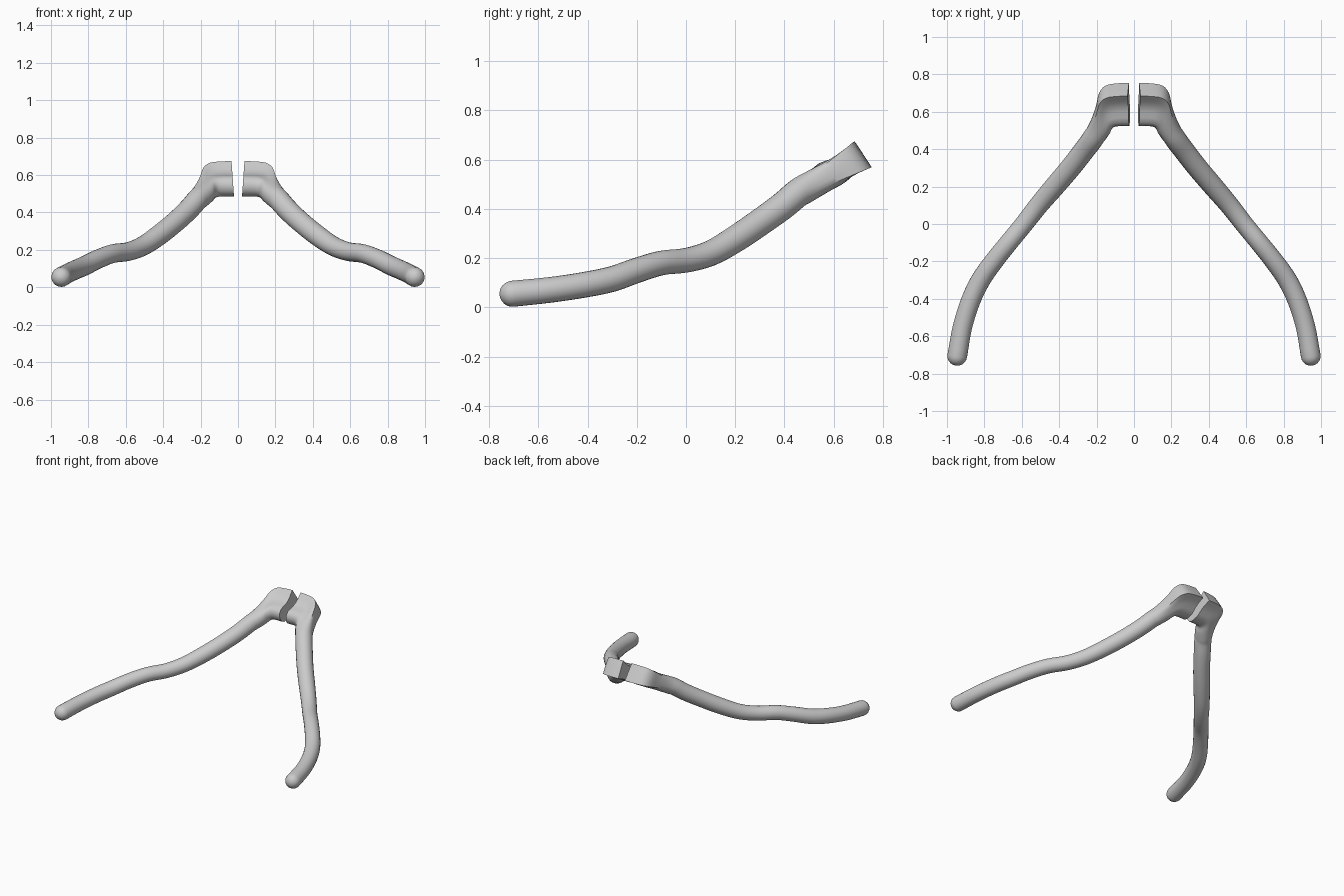
import bpy, bmesh, math
from mathutils import Vector

if "Cube" in bpy.data.objects:
    bpy.data.objects.remove(bpy.data.objects["Cube"])

U = Vector((0, 0.853, 0.522))      # long axis of the clamp block
V = Vector((0, -0.522, 0.853))     # thickness axis
C0 = Vector((0, 0.635, 0.575))

# Dog-bone profile of the block's inner face (along U, along V)
PROFILE = [(.097, 0), (.096, .035), (.0945, .059), (.07, .052), (.045, .044), (.015, .04),
           (-.015, .043), (-.045, .053), (-.075, .058), (-.098, .048), (-.114, .028),
           (-.12, .003), (-.116, -.022), (-.1, -.043), (-.074, -.056), (-.045, -.064),
           (-.02, -.063), (.01, -.058), (.04, -.058), (.07, -.062), (.099, -.067), (.098, -.035)]
N = len(PROFILE)
CIRCLE = [(math.cos(2 * math.pi * i / N), math.sin(2 * math.pi * i / N)) for i in range(N)]

# Bend of the block: inner x, inner u, outer x, outer u, block-to-round weight
HEAD = [(.028, -.12, .028, .097, 1), (.08, -.12, .09, .094, 1), (.105, -.125, .15, .083, .95),
        (.118, -.14, .187, .045, .75), (.127, -.165, .207, -.03, .4),
        (.147, -.2, .234, -.11, .15), (.177, -.245, .263, -.172, 0)]

# Arm centre line: x, y, z, radius
ARM = [(.192, .506, .495, .06), (.22, .457, .466, .058), (.27, .39, .41, .057),
       (.34, .3, .345, .056), (.425, .2, .277, .055), (.51, .1, .22, .052),
       (.588, 0, .191, .05), (.67, -.1, .18, .05), (.75, -.2, .15, .051), (.82, -.3, .115, .052),
       (.873, -.41, .092, .052), (.917, -.55, .071, .052), (.945, -.705, .055, .053)]


def spline(pts, steps):
    """Catmull-Rom through tuples of any length."""
    first = tuple(2 * a - b for a, b in zip(pts[0], pts[1]))
    last = tuple(2 * a - b for a, b in zip(pts[-1], pts[-2]))
    p = [first] + list(pts) + [last]
    out = []
    for i in range(1, len(p) - 2):
        for k in range(steps):
            t = k / steps
            out.append(tuple(.5 * (2 * b + (c - a) * t + (2 * a - 5 * b + 4 * c - d) * t * t
                                   + (3 * b - a - 3 * c + d) * t ** 3)
                             for a, b, c, d in zip(p[i - 1], p[i], p[i + 1], p[i + 2])))
    return out + [pts[-1]]


def arm_rings():
    rings = []
    # clamp block, bending and rounding into the arm
    for ix, iu, ox, ou, w in spline(HEAD, 3)[:-1]:
        inner, outer = Vector((ix, 0, 0)) + U * iu, Vector((ox, 0, 0)) + U * ou
        mid, half = C0 + (inner + outer) / 2, (outer - inner) / 2
        ring = []
        for (s, v), (c, d) in zip(PROFILE, CIRCLE):
            a = w * (s + .0115) / .1085 + (1 - w) * c
            ring.append(mid + half * a + V * (w * v + (1 - w) * .06 * d))
        rings.append(ring)
    for p in rings[0]:                       # slightly slanted inner face
        p.x += .07 * (p.z - .58)
    # round arm
    path = spline(ARM, 4)
    for i in range(4, len(path)):
        c, r = Vector(path[i][:3]), path[i][3]
        t = (Vector(path[min(i + 1, len(path) - 1)][:3]) - Vector(path[i - 1][:3])).normalized()
        u = V.cross(t).normalized()
        v = t.cross(u)
        rings.append([c + (u * a + v * b) * r for a, b in CIRCLE])
    # domed tip
    for k in range(1, 7):
        f = k * math.pi / 12.4
        rings.append([c + t * r * math.sin(f) + (u * a + v * b) * r * math.cos(f) for a, b in CIRCLE])
    return rings


def build_arm(name, side):
    bm = bmesh.new()
    rings = [[bm.verts.new((p.x * side, p.y, p.z)) for p in ring] for ring in arm_rings()]
    for r0, r1 in zip(rings, rings[1:]):
        for i in range(N):
            j = (i + 1) % N
            bm.faces.new((r0[i], r0[j], r1[j], r1[i]))
    bm.faces.new(rings[0])
    bm.faces.new(rings[-1])
    bmesh.ops.recalc_face_normals(bm, faces=bm.faces)
    me = bpy.data.meshes.new(name)
    bm.to_mesh(me)
    bm.free()
    ob = bpy.data.objects.new(name, me)
    bpy.context.collection.objects.link(ob)
    bpy.ops.object.select_all(action='DESELECT')
    ob.select_set(True)
    bpy.context.view_layer.objects.active = ob
    bpy.ops.object.shade_smooth_by_angle(angle=math.radians(40))


build_arm("right_arm", 1)
build_arm("left_arm", -1)
